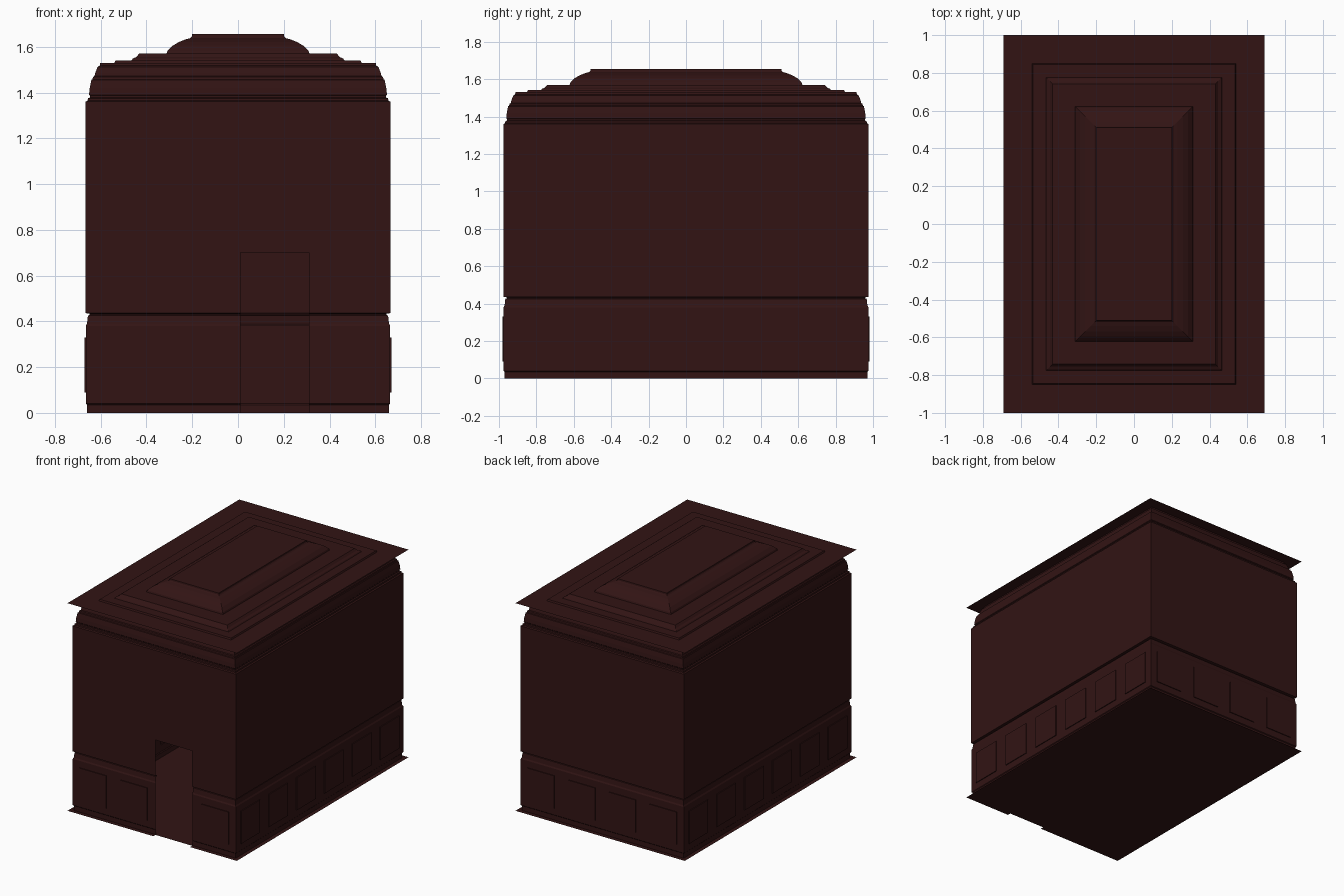
import bpy, bmesh
from mathutils import Vector

if "Cube" in bpy.data.objects:
    bpy.data.objects.remove(bpy.data.objects["Cube"])

DY = 0.31          # half depth minus half width, the same for every ring
DOOR = (0.01, 0.31, 0.70)


def material(name, colour):
    m = bpy.data.materials.new(name)
    m.diffuse_color = (*colour, 1)
    m.use_nodes = True
    m.node_tree.nodes["Principled BSDF"].inputs["Base Color"].default_value = m.diffuse_color
    return m


WOOD = material("dark_red_wood", (0.032, 0.007, 0.007))


def finish(bm, name):
    me = bpy.data.meshes.new(name)
    bm.to_mesh(me)
    bm.free()
    ob = bpy.data.objects.new(name, me)
    bpy.context.collection.objects.link(ob)
    me.materials.append(WOOD)
    return ob


def rings(name, profile, cap=False):
    """Rectangular mitred sweep of (half_width, z) points around the room."""
    bm = bmesh.new()
    loops = []
    for w, z in profile:
        loops.append([bm.verts.new((sx * w, sy * (w + DY), z))
                      for sx, sy in ((-1, -1), (1, -1), (1, 1), (-1, 1))])
    for a, b in zip(loops, loops[1:]):
        for i in range(4):
            j = (i + 1) % 4
            bm.faces.new((a[i], a[j], b[j], b[i]))
    if cap:
        bm.faces.new(loops[-1])
    return finish(bm, name)


# lower wall section: base board, dado with panels, chair rail, plain wall
WALL = [(0.66, 0), (0.66, 0.035), (0.665, 0.04), (0.665, 0.09), (0.665, 0.33),
        (0.665, 0.38), (0.66, 0.39), (0.656, 0.425), (0.648, 0.428), (0.648, 0.433),
        (0.666, 0.436), (0.666, 0.70), (0.666, 1.36)]


def wall(name, along_x, side, centres, door=False):
    """One wall as a grid; panel cells are pushed out and the doorway is left open."""
    cuts = [c + s * 0.11 for c in centres for s in (-1, 1)]
    if door:
        cuts += DOOR[:2]
    cuts.sort()
    bm = bmesh.new()
    rows = []
    for w, z in WALL:
        end, off = (w, w + DY) if along_x else (w + DY, w)
        us = [-end] + cuts + [end]
        rows.append([bm.verts.new((u, side * off, z) if along_x else (side * off, u, z))
                     for u in us])
    panels = []
    for r in range(len(rows) - 1):
        zmid = (WALL[r][1] + WALL[r + 1][1]) / 2
        for i in range(len(cuts) + 1):
            lo = cuts[i - 1] if i else -9
            hi = cuts[i] if i < len(cuts) else 9
            mid = (lo + hi) / 2
            if door and DOOR[0] < mid < DOOR[1] and zmid < DOOR[2]:
                continue
            f = bm.faces.new((rows[r][i], rows[r][i + 1], rows[r + 1][i + 1], rows[r + 1][i]))
            if 0.09 < zmid < 0.33 and any(abs(mid - c) < 0.01 for c in centres):
                panels.append(f)
    out = Vector((0, side, 0)) if along_x else Vector((side, 0, 0))
    for f in bmesh.ops.extrude_discrete_faces(bm, faces=panels)["faces"]:
        ring = [(e.verts[0], e.verts[1]) for e in f.edges]
        for v in f.verts:
            v.co += out * 0.006
    # remove unused doorway vertices
    bmesh.ops.delete(bm, geom=[v for v in bm.verts if not v.link_faces], context='VERTS')
    return finish(bm, name)


long_centres = [-0.81, -0.486, -0.162, 0.162, 0.486, 0.81]
wall("left_wall", False, -1, long_centres)
wall("right_wall", False, 1, long_centres)
wall("back_wall", True, 1, [-0.5, -0.165, 0.165, 0.5])
wall("front_wall", True, -1, [-0.5, -0.165, 0.5], door=True)

# crown moulding between wall and ceiling
rings("crown_moulding", [(0.666, 1.36), (0.657, 1.365), (0.656, 1.375), (0.647, 1.378),
                         (0.647, 1.386), (0.651, 1.39), (0.648, 1.42), (0.641, 1.455),
                         (0.636, 1.458), (0.634, 1.468), (0.627, 1.472), (0.624, 1.485),
                         (0.614, 1.512), (0.604, 1.518), (0.602, 1.53)])

# flat ceiling border rising in steps to the coved tray
rings("tray_ceiling", [(0.69, 1.53), (0.54, 1.53), (0.535, 1.541), (0.465, 1.541),
                       (0.46, 1.548), (0.445, 1.555), (0.432, 1.57), (0.312, 1.57),
                       (0.308, 1.582), (0.298, 1.592), (0.285, 1.605), (0.26, 1.62),
                       (0.23, 1.632), (0.208, 1.638), (0.202, 1.644), (0.20, 1.655)], cap=True)

# floor with a small notch at the doorway
bm = bmesh.new()
bm.faces.new([bm.verts.new((x, y, 0)) for x, y in (
    (-0.69, -1), (DOOR[0], -1), (DOOR[0], -0.975), (DOOR[1], -0.975), (DOOR[1], -1),
    (0.69, -1), (0.69, 1), (-0.69, 1))])
finish(bm, "floor")
